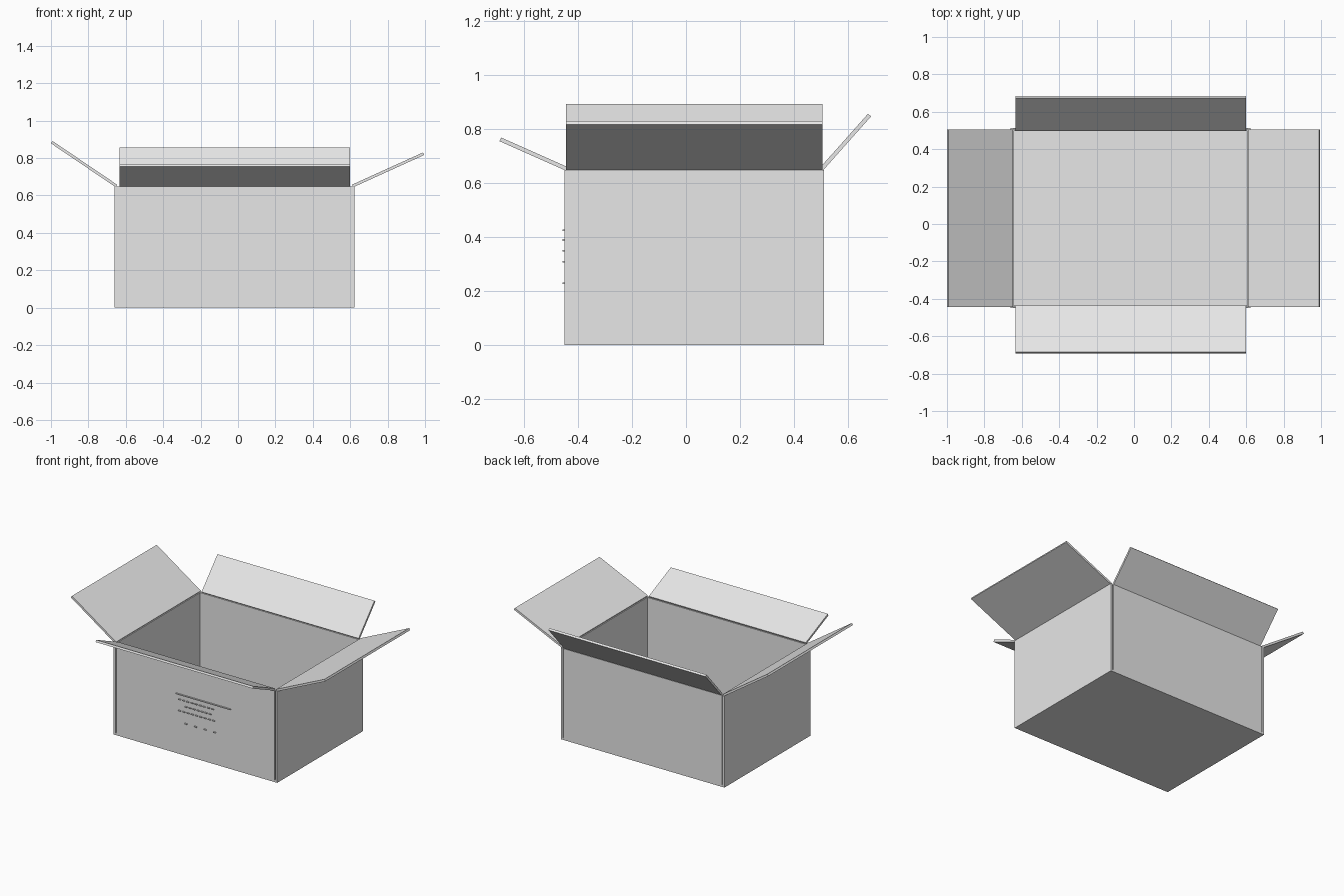
import bpy
from mathutils import Matrix, Vector

if "Cube" in bpy.data.objects:
    bpy.data.objects.remove(bpy.data.objects["Cube"])

GREY = (0.8, 0.8, 0.8, 1.0)
card = bpy.data.materials.new("light_grey_card")
card.use_nodes = True
card.diffuse_color = GREY
card.node_tree.nodes["Principled BSDF"].inputs["Base Color"].default_value = GREY

T = 0.015                               # card thickness
X0, X1, Y0, Y1, TOP = -0.66, 0.623, -0.45, 0.512, 0.648
GAP = 0.006                             # open seam at the corners


def block(name, low, high):
    """Axis-aligned sheet between two corners."""
    low, high = Vector(low), Vector(high)
    bpy.ops.mesh.primitive_cube_add(size=1)
    ob = bpy.context.object
    ob.name = name
    ob.data.transform(Matrix.Translation((low + high) / 2) @ Matrix.Diagonal((*(high - low), 1)))
    ob.data.materials.append(card)
    return ob


def flap(name, hinge, tip, width):
    """Tilted sheet from the hinge midpoint to the tip midpoint."""
    hinge, tip = Vector(hinge), Vector(tip)
    out = (tip - hinge).normalized()
    side = Vector((0, 0, 1)).cross(out).normalized()
    rot = Matrix((out, side, out.cross(side))).transposed().to_4x4()
    length = (tip - hinge).length
    ob = block(name, (0, -width / 2, -T / 2), (length, width / 2, T / 2))
    ob.data.transform(Matrix.Translation(hinge) @ rot)


# Floor and four walls
block("floor", (X0, Y0, 0), (X1, Y1, T))
block("right_wall", (X0, Y0, T), (X0 + T, Y1, TOP))
block("left_wall", (X1 - T, Y0, T), (X1, Y1, TOP))
inner0, inner1 = X0 + T + GAP, X1 - T - GAP
block("front_wall", (inner0, Y0, T), (inner1, Y0 + T, TOP))
block("back_wall", (inner0, Y1 - T, T), (inner1, Y1, TOP))

# Thin strips behind the corner seams
for x, side in ((X0 + T, "right"), (X1 - T - GAP, "left")):
    block(side + "_front_seam", (x, Y0 + 0.008, T), (x + GAP, Y0 + T, TOP))
    block(side + "_back_seam", (x, Y1 - T, T), (x + GAP, Y1 - 0.008, TOP))

# Open flaps
mid_x, mid_y = (X0 + X1) / 2 + 0.001, (Y0 + Y1) / 2
flap("right_flap", (X0 + 0.01, mid_y, TOP + 0.003), (-0.996, mid_y, 0.885), 0.95)
flap("left_flap", (X1 - 0.01, mid_y, TOP + 0.003), (0.992, mid_y, 0.823), 0.95)
flap("front_flap", (mid_x, Y0 + 0.01, TOP + 0.003), (mid_x, -0.688, 0.761), 1.232)
flap("back_flap", (mid_x, Y1 - 0.01, TOP + 0.003), (mid_x, 0.68, 0.851), 1.232)

# Raised print marks on the front: one rule and rows of short dashes
PRINT = 0.008
block("print_rule", (-0.17, Y0 - PRINT, 0.421), (0.26, Y0, 0.427))
rows = ((-0.15, 0.14, 0.385, 9), (-0.10, 0.12, 0.345, 7),
        (-0.15, 0.15, 0.305, 9), (-0.10, 0.20, 0.225, 4))
for r, (start, end, z, count) in enumerate(rows):
    step = (end - start) / count
    for i in range(count):
        x = start + i * step
        block(f"print_dash_{r + 1}_{i + 1}", (x, Y0 - PRINT, z), (x + 0.018, Y0, z + 0.006))
